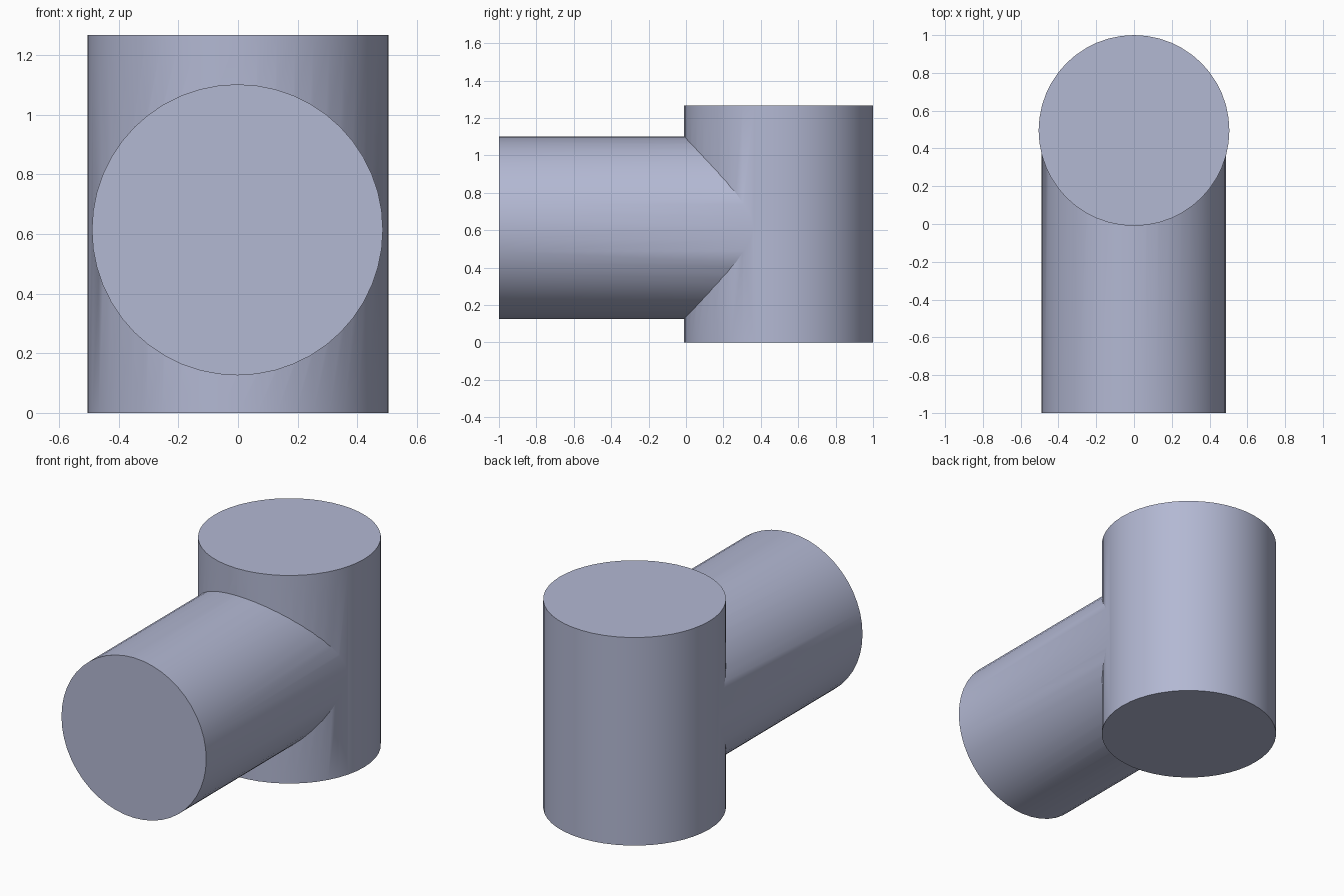
import bpy
import math

cube = bpy.data.objects.get("Cube")
if cube:
    bpy.data.objects.remove(cube, do_unlink=True)

# One blue-grey paint for the whole fitting
paint = bpy.data.materials.new("blue_grey")
paint.use_nodes = True
colour = (0.45, 0.48, 0.65, 1.0)
paint.diffuse_color = colour
paint.node_tree.nodes["Principled BSDF"].inputs["Base Color"].default_value = colour


def cylinder(name, radius, length, centre, tilt=0.0):
    bpy.ops.mesh.primitive_cylinder_add(
        vertices=48, radius=radius, depth=length, location=centre, rotation=(tilt, 0, 0))
    obj = bpy.context.object
    obj.name = name
    obj.data.materials.append(paint)
    return obj


# Horizontal branch reaches from the front to the axis of the upright body
axis_y = 0.495
branch = cylinder("branch_pipe", 0.488, 1 + axis_y,
                  (-0.002, (axis_y - 1) / 2, 0.614), math.pi / 2)
body = cylinder("tee_fitting", 0.505, 1.268, (0, axis_y, 0.634))

# Fuse both pipes into one solid
union = body.modifiers.new("join_branch", 'BOOLEAN')
union.operation = 'UNION'
union.solver = 'EXACT'
union.object = branch
bpy.ops.object.modifier_apply(modifier=union.name)
bpy.data.objects.remove(branch, do_unlink=True)

# Smooth walls with crisp rims and seam
bpy.ops.object.shade_smooth_by_angle(angle=math.radians(30))
